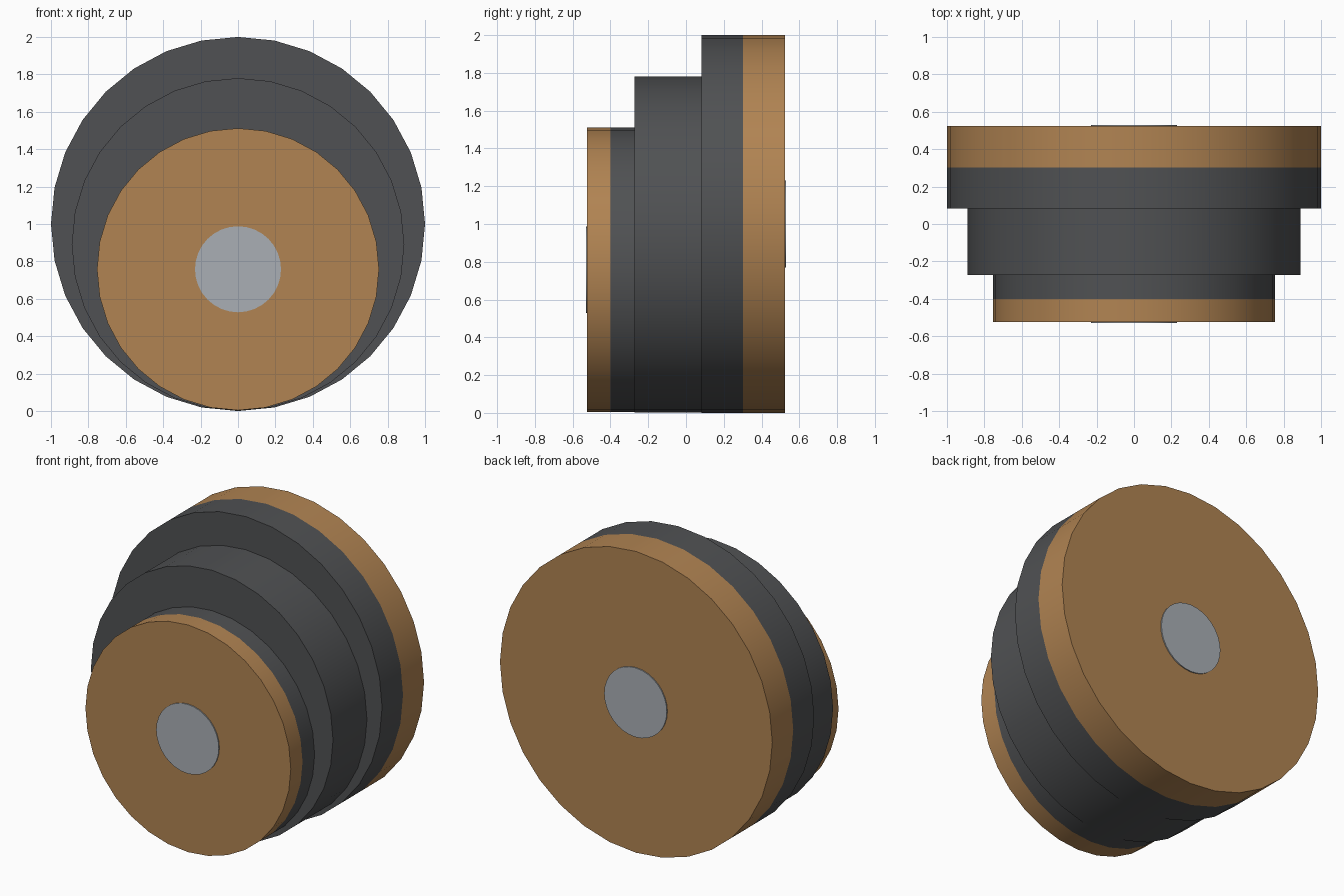
import bpy, bmesh
from math import sin, cos, tau, radians

if "Cube" in bpy.data.objects:
    bpy.data.objects.remove(bpy.data.objects["Cube"])

SIDES = 32


def material(name, rgb):
    m = bpy.data.materials.new(name)
    m.diffuse_color = (*rgb, 1)
    m.use_nodes = True
    m.node_tree.nodes["Principled BSDF"].inputs["Base Color"].default_value = m.diffuse_color
    return m


TAN = material("tan", (0.44, 0.23, 0.085))
DARK = material("charcoal", (0.08, 0.083, 0.087))
STEEL = material("steel", (0.40, 0.43, 0.46))


def loft(name, rings, bands, mats, caps):
    """Skin circular rings (y, radius, centre z) running front to back."""
    bm = bmesh.new()
    loops = [[bm.verts.new((r * sin(tau * i / SIDES), y, z + r * cos(tau * i / SIDES)))
              for i in range(SIDES)] for y, r, z in rings]
    for a, b, mat in zip(loops, loops[1:], bands):
        for i in range(SIDES):
            j = (i + 1) % SIDES
            bm.faces.new((a[i], a[j], b[j], b[i])).material_index = mat
    for loop, mat in zip((loops[0], loops[-1]), caps):
        bm.faces.new(loop).material_index = mat
    bmesh.ops.recalc_face_normals(bm, faces=bm.faces)
    mesh = bpy.data.meshes.new(name)
    bm.to_mesh(mesh)
    bm.free()
    for m in mats:
        mesh.materials.append(m)
    ob = bpy.data.objects.new(name, mesh)
    bpy.context.collection.objects.link(ob)
    bpy.ops.object.select_all(action='DESELECT')
    ob.select_set(True)
    bpy.context.view_layer.objects.active = ob
    bpy.ops.object.shade_smooth_by_angle(angle=radians(30))


# Stepped roller body: three off-centre drums sharing a common base line
small, middle, large = (0.754, 0.758), (0.889, 0.891), (1.0, 1.0)
loft("stepped_roller",
     [(-0.523, *small), (-0.40, *small), (-0.273, *small),
      (-0.273, *middle), (0.083, *middle),
      (0.083, *large), (0.303, *large), (0.523, *large)],
     [0, 1, 1, 1, 1, 1, 0], [TAN, DARK], (0, 0))

# Axle ends, slightly proud of each face
for name, y0, y1, z in (("front_axle_end", -0.53, -0.50, 0.758),
                        ("back_axle_end", 0.50, 0.53, 1.0)):
    loft(name, [(y0, 0.23, z), (y1, 0.23, z)], [0], [STEEL], (0, 0))
